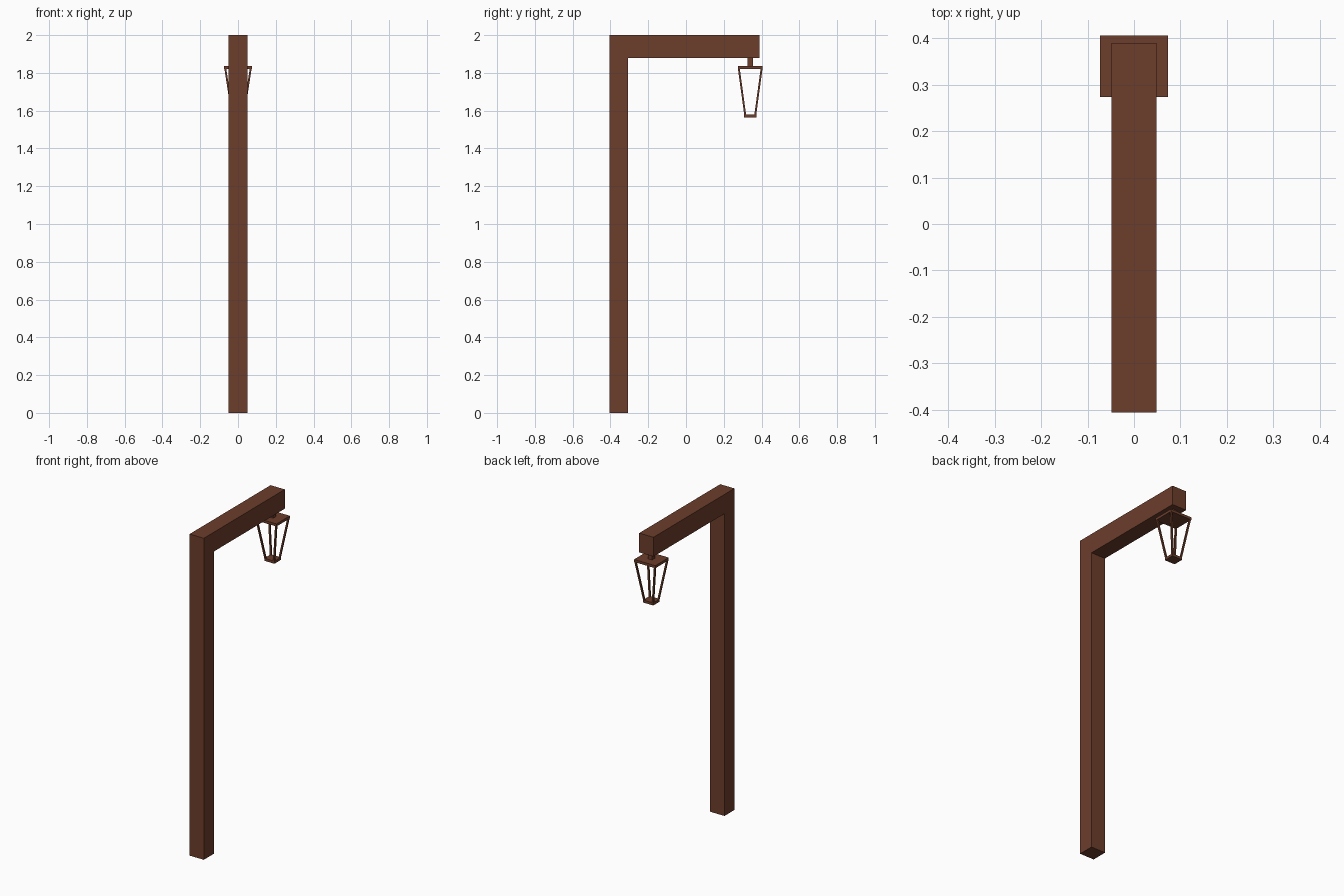
import bpy, bmesh
from mathutils import Vector

if "Cube" in bpy.data.objects:
    bpy.data.objects.remove(bpy.data.objects["Cube"])

wood = bpy.data.materials.new("brown_wood")
wood.diffuse_color = (0.15, 0.047, 0.024, 1)
wood.use_nodes = True
wood.node_tree.nodes["Principled BSDF"].inputs["Base Color"].default_value = wood.diffuse_color


def finish(name, bm):
    bmesh.ops.recalc_face_normals(bm, faces=bm.faces)
    mesh = bpy.data.meshes.new(name)
    bm.to_mesh(mesh)
    bm.free()
    mesh.materials.append(wood)
    ob = bpy.data.objects.new(name, mesh)
    bpy.context.collection.objects.link(ob)
    return ob


def prism(name, bottom, top, half_bottom, half_top):
    """Four-sided bar between two horizontal rectangles."""
    bm = bmesh.new()
    rings = []
    for c, (hx, hy) in ((bottom, half_bottom), (top, half_top)):
        rings.append([bm.verts.new(Vector(c) + Vector((sx * hx, sy * hy, 0)))
                      for sx, sy in ((-1, -1), (1, -1), (1, 1), (-1, 1))])
    lo, hi = rings
    bm.faces.new(lo)
    bm.faces.new(hi)
    for i in range(4):
        j = (i + 1) % 4
        bm.faces.new((lo[i], lo[j], hi[j], hi[i]))
    return finish(name, bm)


# Post and arm: one L-shaped profile extruded across x
profile = [(-0.406, 0), (-0.308, 0), (-0.308, 1.88), (0.39, 1.88),
           (0.39, 2.0), (-0.406, 2.0)]
bm = bmesh.new()
face = bm.faces.new([bm.verts.new((-0.049, y, z)) for y, z in profile])
ext = bmesh.ops.extrude_face_region(bm, geom=[face])
bmesh.ops.translate(bm, vec=(0.098, 0, 0),
                    verts=[v for v in ext["geom"] if isinstance(v, bmesh.types.BMVert)])
finish("post_and_arm", bm)

# Lantern: hanger, cap and base
LY = 0.34
prism("lantern_hanger", (0, LY, 1.835), (0, LY, 1.88), (0.014, 0.014), (0.014, 0.014))
prism("lantern_cap", (0, LY, 1.82), (0, LY, 1.836), (0.073, 0.066), (0.073, 0.066))
prism("lantern_base", (0, LY, 1.565), (0, LY, 1.581), (0.035, 0.032), (0.035, 0.032))

# Four slanted corner bars
t = 0.005
for sx, side in ((-1, "left"), (1, "right")):
    for sy, end in ((-1, "front"), (1, "back")):
        prism(f"lantern_bar_{end}_{side}",
              (sx * 0.030, LY + sy * 0.027, 1.58), (sx * 0.067, LY + sy * 0.060, 1.821),
              (t, t), (t, t))
